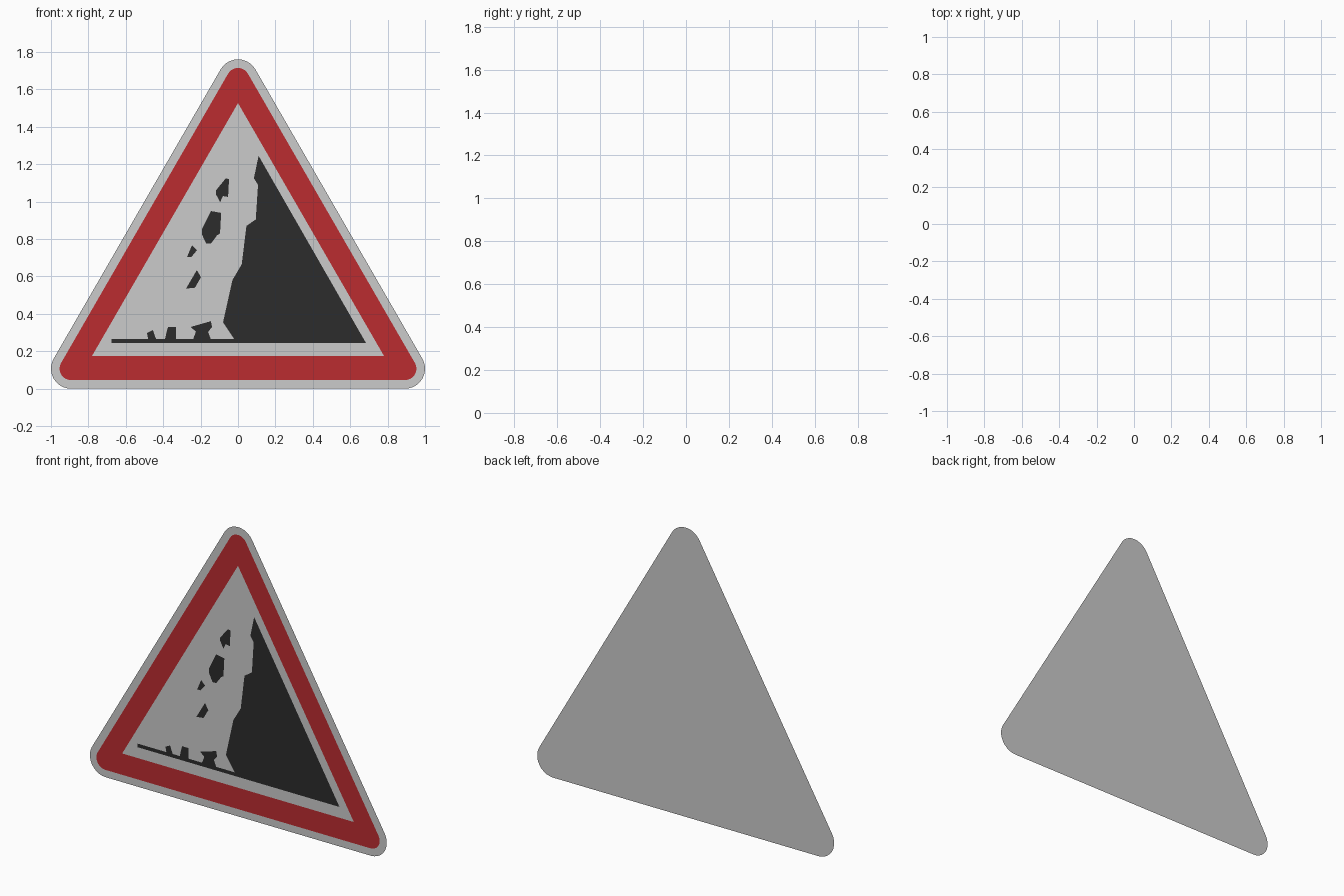
import bpy, bmesh
from math import sin, cos, radians

if "Cube" in bpy.data.objects:
    bpy.data.objects.remove(bpy.data.objects["Cube"])


def material(name, rgb):
    m = bpy.data.materials.new(name)
    m.diffuse_color = (*rgb, 1)
    m.use_nodes = True
    m.node_tree.nodes["Principled BSDF"].inputs["Base Color"].default_value = m.diffuse_color
    return m


def sheet(name, loops, y, mat=None):
    """Flat sheet facing -y, filled between closed (x, z) outlines."""
    bm = bmesh.new()
    for loop in loops:
        vs = [bm.verts.new((x, y, z)) for x, z in loop]
        for a, b in zip(vs, vs[1:] + vs[:1]):
            bm.edges.new((a, b))
    bmesh.ops.triangle_fill(bm, use_beauty=True, use_dissolve=False,
                            edges=bm.edges[:], normal=(0, -1, 0))
    for f in bm.faces:
        f.normal_update()
        if f.normal.y > 0:
            f.normal_flip()
    me = bpy.data.meshes.new(name)
    bm.to_mesh(me)
    bm.free()
    if mat:
        me.materials.append(mat)
    ob = bpy.data.objects.new(name, me)
    bpy.context.collection.objects.link(ob)
    return ob


def rounded_triangle(r, seg=10):
    """Equilateral triangle with corner arcs of radius r about fixed centres."""
    pts = []
    for cx, cz, start in ((0.893, 0.107, -90), (0, 1.654, 30), (-0.893, 0.107, 150)):
        for i in range(seg + 1):
            a = radians(start + 120 * i / seg)
            pts.append((cx + r * cos(a), cz + r * sin(a)))
    return pts


red = material("red", (0.50, 0.025, 0.03))
black = material("black", (0.025, 0.025, 0.025))

# Backing plate and red border
sheet("plate", [rounded_triangle(0.107)], 0.003)
sheet("red_border", [rounded_triangle(0.061),
                     [(-0.78, 0.176), (0.78, 0.176), (0, 1.527)]], 0, red)

# Cliff with ground strip
sheet("cliff", [[(.11, 1.245), (.685, .243), (-.675, .243), (-.675, .265),
                 (-.02, .265), (-.08, .355), (-.03, .58), (.02, .665),
                 (.045, .87), (.095, .905), (.107, 1.09), (.085, 1.125)]],
      -0.002, black)

# Falling rocks, then rocks lying on the ground
rocks = {
    "falling_rock_1": [(-.118, 1.06), (-.065, 1.125), (-.048, 1.12), (-.053, 1.025),
                       (-.08, 1.03), (-.096, .997), (-.118, 1.04)],
    "falling_rock_2": [(-.145, .95), (-.09, .94), (-.096, .83), (-.112, .82),
                       (-.145, .775), (-.17, .775), (-.193, .825), (-.193, .853)],
    "falling_rock_3": [(-.246, .767), (-.22, .74), (-.25, .703), (-.273, .703)],
    "falling_rock_4": [(-.22, .634), (-.198, .596), (-.23, .54), (-.278, .535)],
    "ground_rock_1": [(-.487, .297), (-.455, .313), (-.438, .265), (-.48, .265)],
    "ground_rock_2": [(-.374, .33), (-.332, .33), (-.332, .265), (-.39, .265),
                      (-.38, .31)],
    "ground_rock_3": [(-.253, .33), (-.145, .361), (-.139, .33), (-.16, .303),
                      (-.145, .265), (-.24, .265), (-.225, .305)],
}
for name, outline in rocks.items():
    sheet(name, [outline], -0.003, black)
